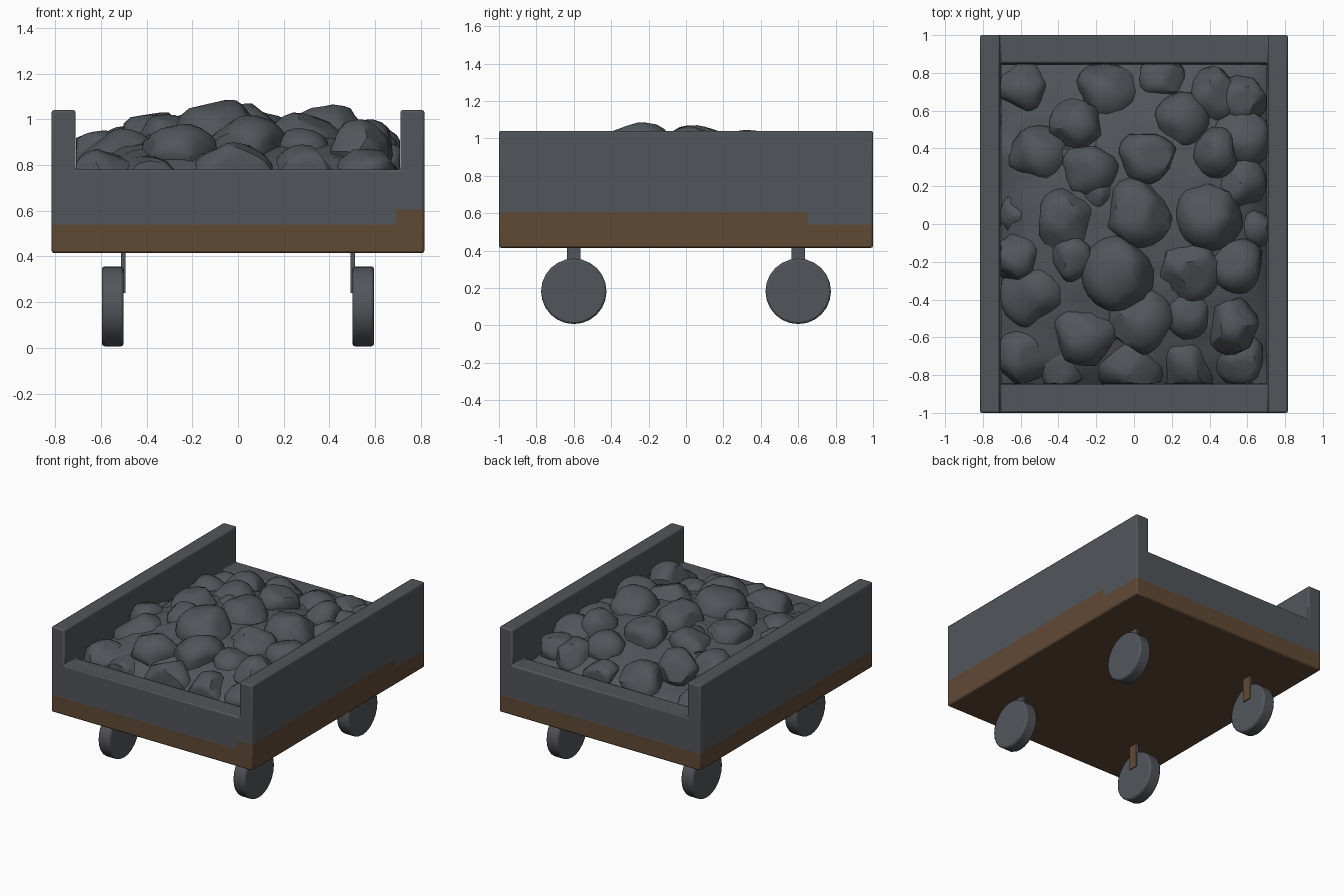
import bpy, bmesh, math, random
from mathutils import Vector, Matrix

if "Cube" in bpy.data.objects:
    bpy.data.objects.remove(bpy.data.objects["Cube"])

random.seed(7)


def material(name, rgb):
    m = bpy.data.materials.new(name)
    m.diffuse_color = (*rgb, 1)
    m.use_nodes = True
    m.node_tree.nodes["Principled BSDF"].inputs["Base Color"].default_value = m.diffuse_color
    return m


GREY = material("slate grey", (0.083, 0.092, 0.103))
BROWN = material("rust brown", (0.118, 0.068, 0.036))


def finish(bm, name, angle=30, bevel=0):
    bmesh.ops.recalc_face_normals(bm, faces=bm.faces)
    me = bpy.data.meshes.new(name)
    bm.to_mesh(me)
    bm.free()
    ob = bpy.data.objects.new(name, me)
    bpy.context.collection.objects.link(ob)
    me.materials.append(GREY)
    me.materials.append(BROWN)
    bpy.ops.object.select_all(action='DESELECT')
    ob.select_set(True)
    bpy.context.view_layer.objects.active = ob
    bpy.ops.object.shade_smooth_by_angle(angle=math.radians(angle))
    if bevel:
        b = ob.modifiers.new("soft_edges", 'BEVEL')
        b.width, b.segments, b.limit_method = bevel, 2, 'ANGLE'
    return ob


def box(bm, x0, x1, y0, y1, z0, z1):
    mat = Matrix.Translation(((x0 + x1) / 2, (y0 + y1) / 2, (z0 + z1) / 2))
    mat = mat @ Matrix.Diagonal((x1 - x0, y1 - y0, z1 - z0, 1))
    bmesh.ops.create_cube(bm, size=1, matrix=mat)


def cut(bm, co, no):
    bmesh.ops.bisect_plane(bm, geom=bm.verts[:] + bm.edges[:] + bm.faces[:],
                           plane_co=co, plane_no=no, dist=1e-5)


def raise_faces(bm, z_from, z_to, test):
    faces = [f for f in bm.faces if f.normal.z > 0.9
             and abs(f.calc_center_median().z - z_from) < 1e-4
             and test(f.calc_center_median())]
    r = bmesh.ops.extrude_face_region(bm, geom=faces)
    verts = [g for g in r["geom"] if isinstance(g, bmesh.types.BMVert)]
    bmesh.ops.translate(bm, verts=verts, vec=(0, 0, z_to - z_from))
    bmesh.ops.delete(bm, geom=[f for f in faces if f.is_valid], context='FACES_ONLY')
    bm.normal_update()


# Wagon body: slab, low end walls, high side walls
bm = bmesh.new()
box(bm, -0.815, 0.815, -1, 1, 0.415, 0.71)
for s in (-1, 1):
    cut(bm, (0.71 * s, 0, 0), (1, 0, 0))
    cut(bm, (0, 0.85 * s, 0), (0, 1, 0))
bm.normal_update()
raise_faces(bm, 0.71, 0.78, lambda c: abs(c.x) > 0.71 or abs(c.y) > 0.85)
raise_faces(bm, 0.78, 1.04, lambda c: abs(c.x) > 0.71)
# Brown lower band, higher along most of the right side
for z in (0.54, 0.605):
    cut(bm, (0, 0, z), (0, 0, 1))
cut(bm, (0.69, 0, 0), (1, 0, 0))
cut(bm, (0, 0.65, 0), (0, 1, 0))
for f in bm.faces:
    c = f.calc_center_median()
    if c.z < 0.54 or (c.z < 0.605 and c.x > 0.69 and c.y < 0.65):
        f.material_index = 1
finish(bm, "wagon_body", bevel=0.01)

# Wheels and their hanger struts
for sx, side in ((-1, "left"), (1, "right")):
    for sy, end in ((-0.6, "front"), (0.6, "back")):
        bm = bmesh.new()
        bmesh.ops.create_cone(
            bm, cap_ends=True, segments=24, radius1=0.175, radius2=0.175, depth=0.095,
            matrix=Matrix.Translation((0.5475 * sx, sy, 0.182))
            @ Matrix.Rotation(math.pi / 2, 4, 'Y'))
        finish(bm, f"{end}_{side}_wheel", bevel=0.012)
        bm = bmesh.new()
        xs = sorted((0.493 * sx, 0.512 * sx))
        box(bm, *xs, sy - 0.035, sy + 0.035, 0.24, 0.42)
        bm.normal_update()
        for f in bm.faces:
            if f.normal.x * sx < -0.9:
                f.material_index = 1
        finish(bm, f"{end}_{side}_strut")

# Coal mound filling the gaps under the lumps
bm = bmesh.new()
bmesh.ops.create_grid(bm, x_segments=28, y_segments=34, size=1,
                      matrix=Matrix.Diagonal((0.705, 0.845, 1, 1)))
for v in bm.verts:
    u, w = v.co.x / 0.72, v.co.y / 0.86
    d = max(0, 1 - u ** 4) * max(0, 1 - w * w)
    if u < -0.3 and w > 0.5:
        d *= 0.3
    v.co.z = 0.73 + 0.23 * d ** 0.7 + random.uniform(-0.01, 0.01)
finish(bm, "coal_mound", 50)

# Coal lumps: x, y, radius, top height
LUMPS = [
    (-.58, .72, .13, .84), (-.14, .70, .16, .92), (.14, .77, .12, .88), (.42, .68, .14, .94),
    (.58, .66, .12, .91), (-.30, .52, .14, .99), (-.50, .36, .15, .97), (-.24, .29, .14, 1.03),
    (.07, .35, .14, 1.045), (.25, .55, .13, .98), (.43, .38, .13, 1.03), (.57, .45, .14, .97),
    (.56, .22, .13, .98), (-.36, .02, .15, 1.03), (.02, .06, .17, 1.07), (.40, .05, .17, 1.065),
    (-.32, -.18, .11, 1.02), (-.08, -.26, .18, 1.085), (.28, -.24, .17, 1.03),
    (.55, -.22, .13, 1.0), (-.52, -.37, .17, .96), (-.61, .05, .11, .88), (-.61, -.18, .13, .95),
    (-.26, -.58, .16, .98), (.04, -.51, .16, 1.02), (.28, -.47, .13, .96), (.53, -.54, .14, 1.0),
    (-.58, -.70, .14, .87), (-.02, -.75, .17, .90), (.28, -.74, .16, .89)]
LUMPS2 = [(.56, -.71, .13, .87), (-.38, -.76, .13, .84), (-.18, .17, .09, .99), (.64, -.02, .1, .9)]

bm = bmesh.new()
for x, y, r, top in LUMPS + LUMPS2:
    verts = bmesh.ops.create_icosphere(bm, subdivisions=3, radius=1)["verts"]
    # Chip flat facets off each lump
    for _ in range(13):
        n = Vector([random.gauss(0, 1) for _ in range(3)]).normalized()
        d = random.uniform(0.76, 0.9)
        for v in verts:
            v.co -= n * max(0, v.co.dot(n) - d)
    sx, sy = random.uniform(1.08, 1.2), random.uniform(1.08, 1.2)
    zmax = max(v.co.z for v in verts) * r
    for v in verts:
        p = v.co
        v.co = (min(0.708, max(-0.708, x + p.x * r * sx)),
                min(0.848, max(-0.848, y + p.y * r * sy)),
                max(0.715, top + p.z * r - zmax))
finish(bm, "coal_lumps", 35)
